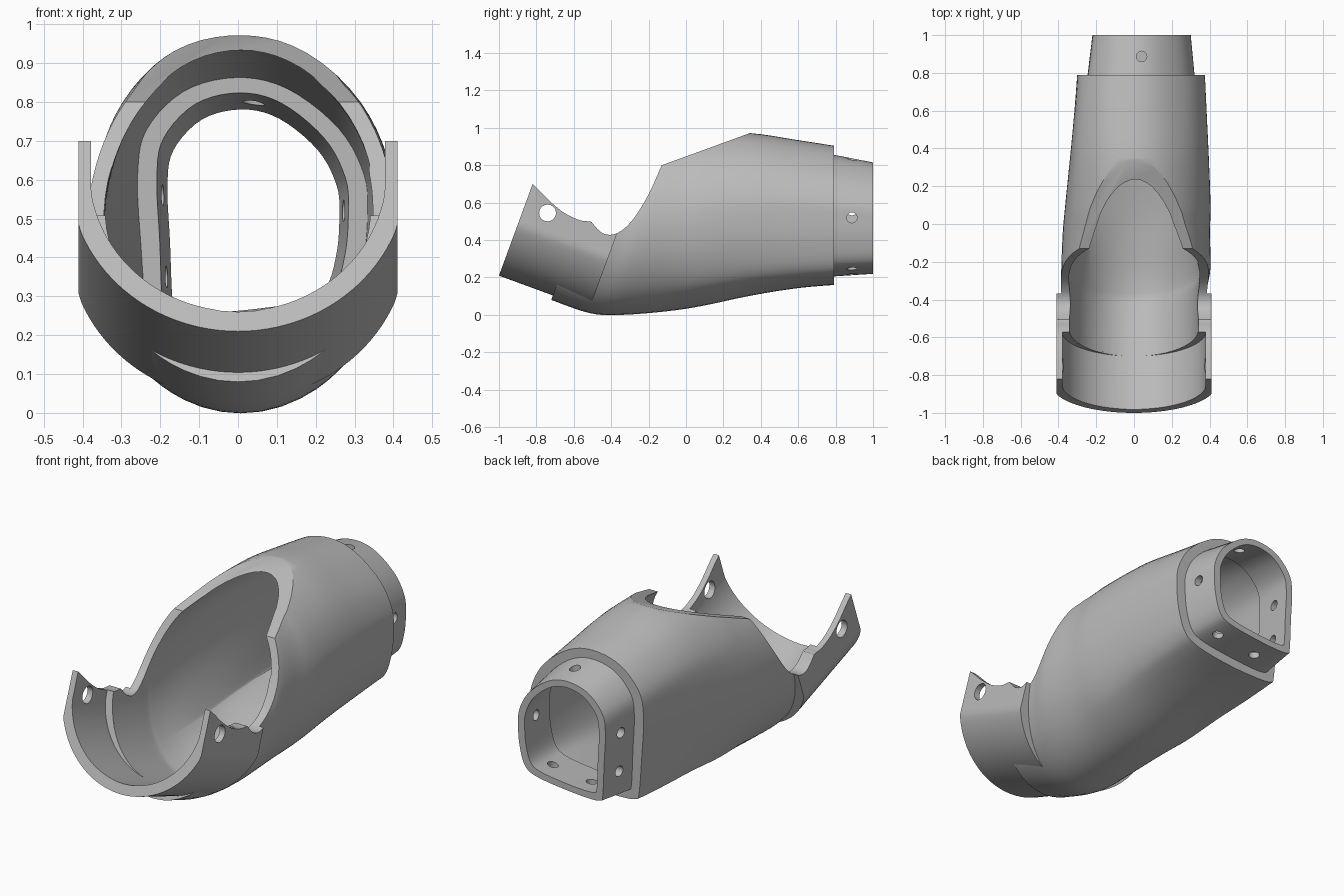
import bpy
import bmesh
import math
from mathutils import Vector, Matrix

if "Cube" in bpy.data.objects:
    bpy.data.objects.remove(bpy.data.objects["Cube"])

grey = bpy.data.materials.new("plain grey")
grey.use_nodes = True
grey.diffuse_color = (0.5, 0.5, 0.5, 1)
grey.node_tree.nodes["Principled BSDF"].inputs["Base Color"].default_value = (0.5, 0.5, 0.5, 1)


def catmull(pts, i, t, closed):
    """Point on a smooth curve through pts, between i and i + 1."""
    n = len(pts)
    pick = (lambda j: pts[j % n]) if closed else (lambda j: pts[max(0, min(n - 1, j))])
    a, b, c, d = (Vector(pick(i + j)) for j in (-1, 0, 1, 2))
    return (b * 2 + (c - a) * t + (a * 2 - b * 5 + c * 4 - d) * t * t
            + (b * 3 - a - c * 3 + d) * t ** 3) / 2


def smooth(pts, steps, closed=False):
    spans = len(pts) if closed else len(pts) - 1
    out = [catmull(pts, i, s / steps, closed) for i in range(spans) for s in range(steps)]
    return out if closed else out + [Vector(pts[-1])]


def solid(name, rings):
    """Closed solid skinned over rings of equal point count."""
    bm = bmesh.new()
    loops = [[bm.verts.new(p) for p in ring] for ring in rings]
    n = len(loops[0])
    for lo, hi in zip(loops, loops[1:]):
        for i in range(n):
            j = (i + 1) % n
            bm.faces.new((lo[i], lo[j], hi[j], hi[i]))
    bm.faces.new(loops[0][::-1])
    bm.faces.new(loops[-1])
    bmesh.ops.recalc_face_normals(bm, faces=bm.faces)
    mesh = bpy.data.meshes.new(name)
    bm.to_mesh(mesh)
    bm.free()
    mesh.materials.append(grey)
    obj = bpy.data.objects.new(name, mesh)
    bpy.context.collection.objects.link(obj)
    return obj


def rod(name, start, end, radius):
    start, end = Vector(start), Vector(end)
    turn = (end - start).to_track_quat('Z', 'Y')
    circle = [turn @ Vector((radius * math.cos(a), radius * math.sin(a), 0))
              for a in (math.tau * i / 20 for i in range(20))]
    return solid(name, [[p + c for c in circle] for p in (start, end)])


def cut(obj, cutters):
    bpy.context.view_layer.objects.active = obj
    for cutter in cutters:
        cutter.hide_render = True
        mod = obj.modifiers.new("cut", 'BOOLEAN')
        mod.operation, mod.solver, mod.object = 'DIFFERENCE', 'EXACT', cutter
        bpy.ops.object.modifier_apply(modifier=mod.name)


# Cross-section with one flat side and one tight lower corner
D_SHAPE = smooth([(-.14, 1), (.3, .91), (.75, .6), (.97, .25), (1, -.05), (.97, -.4),
                  (.85, -.74), (.6, -.88), (0, -.96), (-.6, -1), (-.88, -.98),
                  (-.94, -.88), (-.97, -.3), (-1, .25), (-.93, .6), (-.6, .9)], 5, True)


def section(y, lean, xc, half, low, high, mix):
    """Ring blending an ellipse (mix 0) into the D shape (mix 1)."""
    ring = []
    for p in D_SHAPE:
        q = p.normalized().lerp(p, mix)
        z = (low + high) / 2 + q.y * (high - low) / 2
        ring.append((xc + q.x * half, y + lean * z, z))
    return ring


def loft(name, rows, steps=5):
    return solid(name, [section(*r) for r in smooth(rows, steps)])


# Forearm stations: y, lean, x centre, half width, bottom, top, shape mix
front = [(-.75, .365, 0, .385, .08, .96, 0), (-.52, .365, 0, .388, .01, .97, 0)]
rear = [(-.35, .25, .01, .395, 0, .97, 0), (-.1, .1, .012, .39, .018, .97, .1),
        (.1, 0, .02, .385, .045, .975, .3), (.35, 0, .028, .368, .095, .972, .55),
        (.6, 0, .034, .35, .135, .935, .8), (.79, 0, .037, .338, .155, .905, .9)]
WALL = .042
hollow = [(-1.2, .365, 0, .34, .30, .93, 0), (-.52, .365, 0, .345, .08, .93, 0)]
hollow += [(y, k, x, h - WALL, lo + WALL, hi - WALL, m) for y, k, x, h, lo, hi, m in rear]
hollow[-1] = (.755,) + hollow[-1][1:]

forearm = loft("forearm_shell", front + rear)
cavity = loft("cavity_cutter", hollow)

# Wrist collar and its bore
wrist = loft("wrist_collar", [(.77, 0, .037, .285, .205, .86, 1), (1, 0, .04, .26, .22, .815, 1)], 1)
wrist_bore = loft("wrist_bore_cutter", [(.7, 0, .037, .252, .235, .833, 1),
                                        (1.05, 0, .04, .216, .26, .772, 1)], 1)

# Elbow cuff: a tilted U-shaped sleeve
tilt = math.atan2(.18, .49)
axis = Vector((0, math.cos(tilt), -math.sin(tilt)))
up = Vector((0, math.sin(tilt), math.cos(tilt)))
centre = Vector((0, -1, .21)) + up * .437


def sleeve(name, radius, side, rise, start, end):
    arc = [math.pi + math.pi * i / 56 for i in range(57)]
    flat = [(max(-side, min(side, radius * math.cos(a))), radius * math.sin(a)) for a in arc]
    flat += [(side, rise), (-side, rise)]
    return solid(name, [[centre + axis * s + Vector((x, 0, 0)) + up * v for x, v in flat]
                        for s in (start, end)])


cuff = sleeve("elbow_cuff", .437, .41, .2, 0, .515)
cuff_bore = sleeve("cuff_bore_cutter", .382, .378, .5, -.1, .3)

# Opening trimmed along the top by a side profile
saddle = smooth([(-.13, .80), (-.2, .645), (-.28, .515), (-.35, .447), (-.41, .428),
                 (-.46, .447), (-.505, .497)], 4)
cradle = smooth([(-.515, .5), (-.57, .507), (-.65, .545), (-.73, .61), (-.82, .70),
                 (-1.1, .95)], 4)
profile = [(.6, 1.066)] + [tuple(p) for p in saddle + cradle] + [(-1.1, 1.4), (.6, 1.4)]
opening = solid("opening_cutter", [[(x, y, z) for y, z in profile] for x in (-.7, .7)])

# Screw holes
pivot = rod("pivot_hole_cutter", (-.7, -.74, .545), (.7, -.74, .545), .045)
hub = Vector((.04, .887, .52))
screws = []
for i, (start, end) in enumerate([
        ((.04, .887, .6), (.04, .887, 1)),
        ((.15, .887, .52), (.5, .887, .52)),
        ((-.1, .887, .56), (-.4, .887, .56)),
        ((-.1, .887, .35), (-.4, .887, .35)),
        ((-.06, .887, .36), (-.06, .887, .1)),
        ((.14, .887, .38), (.23, .887, .1))]):
    screws.append(rod("screw_hole_cutter_%d" % i, start, end, .028))

cut(cuff, [forearm, cuff_bore, cavity, opening, pivot])
cut(wrist, [forearm, wrist_bore] + screws)
cut(forearm, [cavity, wrist_bore, opening])
forearm.hide_render = False

for helper in [cavity, wrist_bore, cuff_bore, opening, pivot] + screws:
    bpy.data.objects.remove(helper)

# Smooth shading with crisp rims
bpy.ops.object.select_all(action='DESELECT')
for part in (forearm, wrist, cuff):
    part.select_set(True)
bpy.context.view_layer.objects.active = forearm
bpy.ops.object.shade_smooth_by_angle(angle=math.radians(30))
